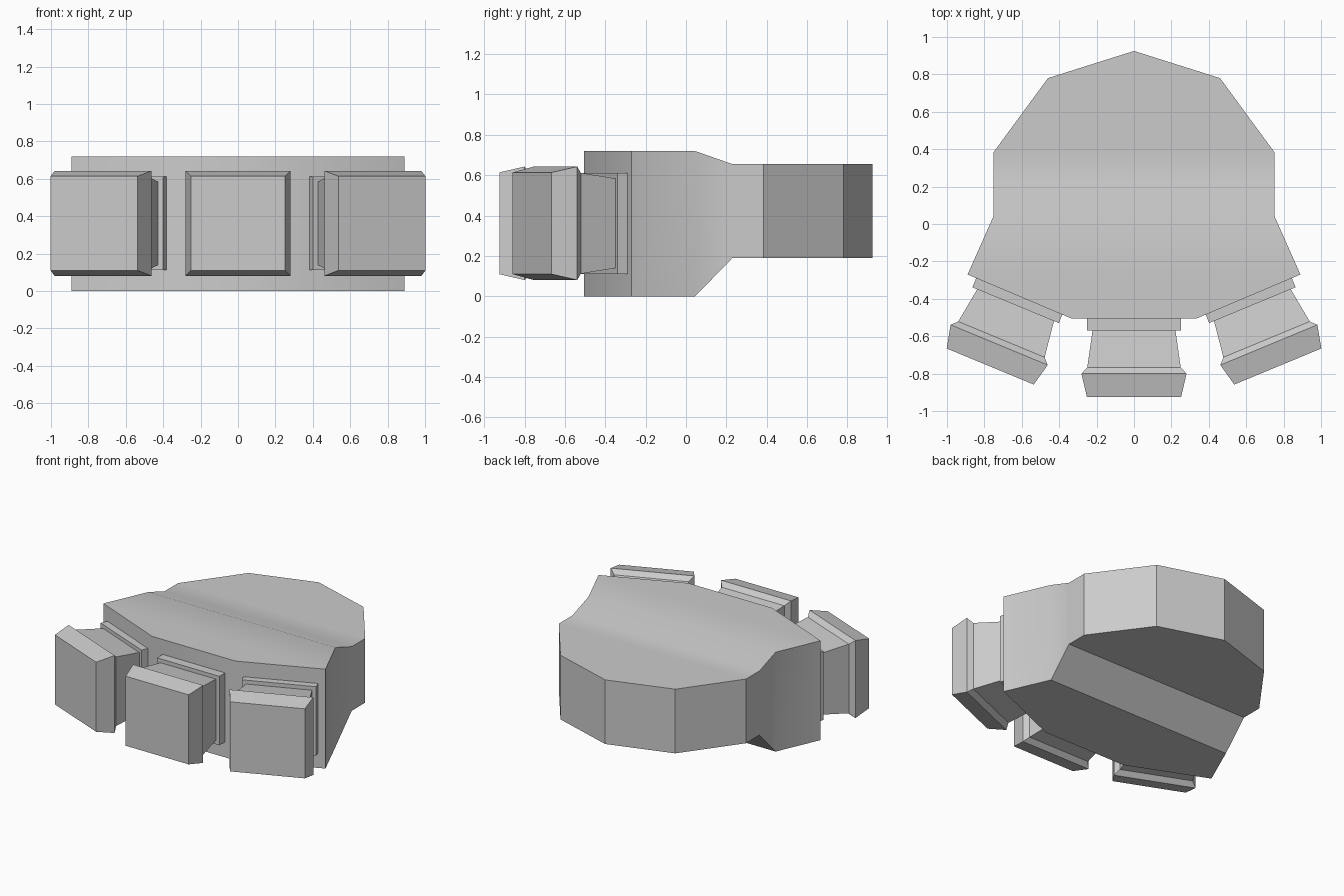
import bpy, bmesh, math
from mathutils import Matrix

if "Cube" in bpy.data.objects:
    bpy.data.objects.remove(bpy.data.objects["Cube"])


def loft(name, stations, matrix=None, smooth=False):
    """Rectangular sections (y, half_width, z_low, z_high) joined along y."""
    bm = bmesh.new()
    rings = []
    for y, w, lo, hi in stations:
        rings.append([bm.verts.new(p) for p in
                      ((-w, y, lo), (w, y, lo), (w, y, hi), (-w, y, hi))])
    for a, b in zip(rings, rings[1:]):
        for i in range(4):
            j = (i + 1) % 4
            bm.faces.new((a[i], a[j], b[j], b[i]))
    bm.faces.new(rings[0])
    bm.faces.new(rings[-1])
    bmesh.ops.remove_doubles(bm, verts=bm.verts[:], dist=0.0005)
    bmesh.ops.recalc_face_normals(bm, faces=bm.faces[:])
    if matrix:
        bm.transform(matrix)
    mesh = bpy.data.meshes.new(name)
    bm.to_mesh(mesh)
    bm.free()
    obj = bpy.data.objects.new(name, mesh)
    bpy.context.collection.objects.link(obj)
    if smooth:
        bpy.ops.object.select_all(action='DESELECT')
        obj.select_set(True)
        bpy.context.view_layer.objects.active = obj
        bpy.ops.object.shade_smooth_by_angle(angle=math.radians(30))
    return obj


# Main body: thick front, thinner pointed rear
loft("body", [
    (-0.505, 0.335, 0.0, 0.72),
    (-0.27, 0.89, 0.0, 0.72),
    (0.045, 0.75, 0.0, 0.72),
    (0.23, 0.75, 0.19, 0.655),
    (0.385, 0.75, 0.19, 0.655),
    (0.78, 0.46, 0.19, 0.655),
    (0.925, 0.0, 0.19, 0.655),
], smooth=True)

# Nozzle: mounting plate, flaring neck and chamfered cap
# (distance from the plate front, half size)
ZC = 0.362
nozzle = [(-d, s, ZC - s, ZC + s) for d, s in (
    (-0.08, 0.25), (0.0, 0.25), (0.0, 0.222),
    (0.198, 0.25), (0.23, 0.281), (0.355, 0.252))]

# Three nozzles fanned around the front
for name, x, y, angle in (("left_nozzle", -0.633, -0.434, -22.5),
                          ("centre_nozzle", 0.0, -0.57, 0),
                          ("right_nozzle", 0.633, -0.434, 22.5)):
    loft(name, nozzle, Matrix.Translation((x, y, 0))
         @ Matrix.Rotation(math.radians(angle), 4, 'Z'))
